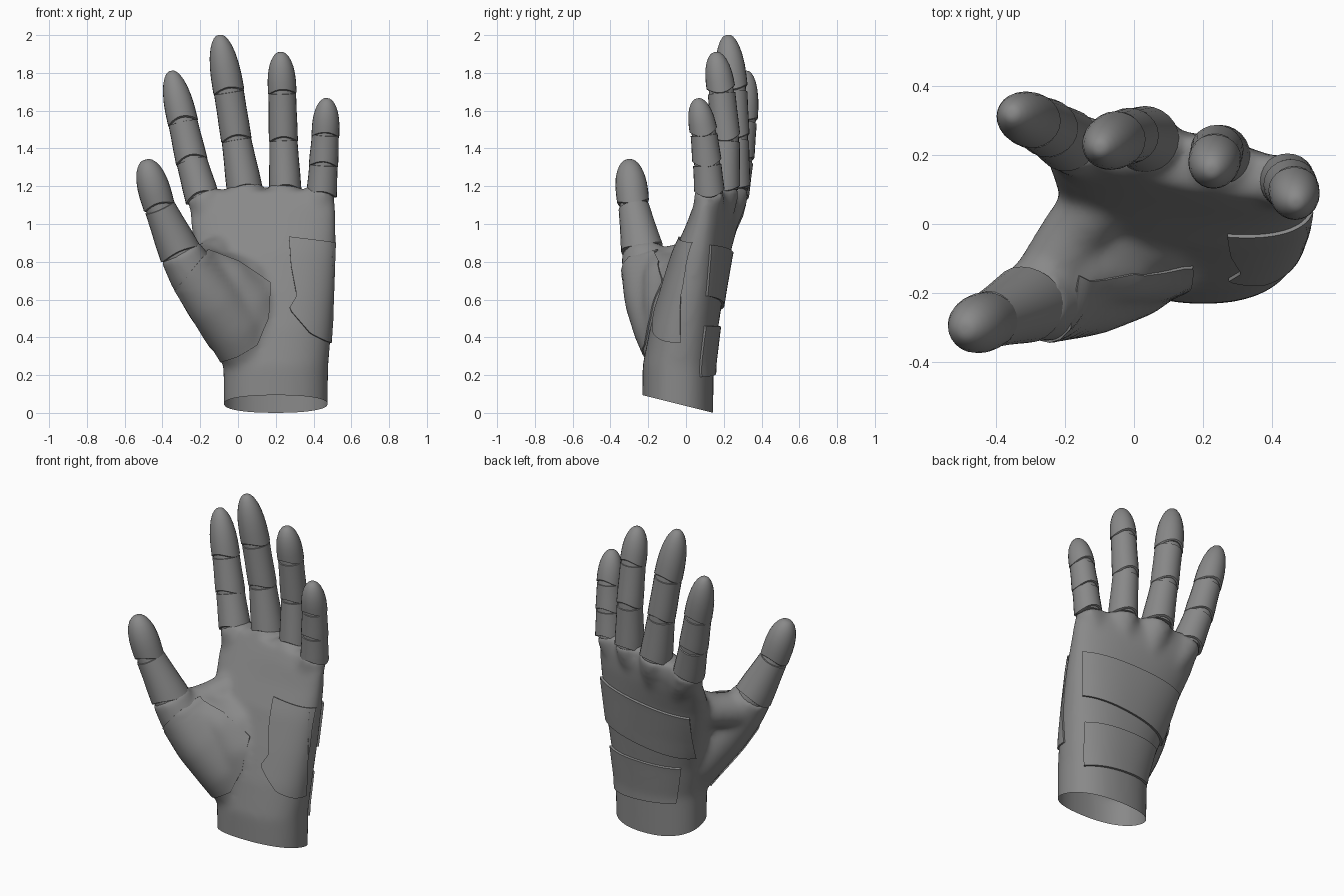
import bpy, bmesh, math
from mathutils import Vector
from mathutils.bvhtree import BVHTree

if "Cube" in bpy.data.objects:
    bpy.data.objects.remove(bpy.data.objects["Cube"])

grey = bpy.data.materials.new("grey")
grey.diffuse_color = (0.25, 0.25, 0.25, 1)
grey.use_nodes = True
grey.node_tree.nodes["Principled BSDF"].inputs["Base Color"].default_value = grey.diffuse_color


def make_object(name, bm, angle=35):
    bmesh.ops.recalc_face_normals(bm, faces=bm.faces)
    mesh = bpy.data.meshes.new(name)
    bm.to_mesh(mesh)
    bm.free()
    ob = bpy.data.objects.new(name, mesh)
    bpy.context.collection.objects.link(ob)
    mesh.materials.append(grey)
    bpy.ops.object.select_all(action='DESELECT')
    ob.select_set(True)
    bpy.context.view_layer.objects.active = ob
    bpy.ops.object.shade_smooth_by_angle(angle=math.radians(angle))
    return ob


def skin(bm, rings):
    """Join rings of points into a closed, capped tube."""
    loops = [[bm.verts.new(p) for p in ring] for ring in rings]
    n = len(loops[0])
    for a, b in zip(loops, loops[1:]):
        for i in range(n):
            j = (i + 1) % n
            bm.faces.new((a[i], a[j], b[j], b[i]))
    bm.faces.new(loops[0][::-1])
    bm.faces.new(loops[-1])


def tube(bm, points, radii, n=24, wave=0.0):
    """Round tube along a path; wave dips the first rim at its sides."""
    pts = [Vector(p) for p in points]
    rings = []
    for k, (p, r) in enumerate(zip(pts, radii)):
        axis = (pts[min(k + 1, len(pts) - 1)] - pts[max(k - 1, 0)]).normalized()
        u = Vector((0, 1, 0)).cross(axis).normalized()
        v = axis.cross(u)
        lift = wave if k < 2 else 0
        rings.append([p + r * (math.cos(a) * u + math.sin(a) * v)
                      - axis * lift * math.cos(2 * a)
                      for a in (math.tau * i / n for i in range(n))])
    skin(bm, rings)


def segment(name, a, b, r0, r1, profile, wave):
    a, b = Vector(a), Vector(b)
    bm = bmesh.new()
    tube(bm, [a.lerp(b, t) for t, _ in profile],
         [(r0 + (r1 - r0) * t) * s for t, s in profile], wave=wave)
    return make_object(name, bm)


COVER = [(0, 0.9), (0.02, 1.0), (0.3, 1.0), (0.6, 0.985), (0.95, 0.99), (0.955, 0.9)]
TIP = [(0, 0.9), (0.02, 1.0), (0.25, 1.0), (0.45, 0.96), (0.63, 0.87), (0.78, 0.73),
       (0.89, 0.56), (0.96, 0.38), (0.99, 0.24), (1.0, 0.1)]

# finger joints from knuckle to tip, with the radius at each joint
fingers = {
    "little": ([(0.443, 0.125, 1.16), (0.453, 0.112, 1.32), (0.463, 0.095, 1.48), (0.47, 0.06, 1.665)],
               [0.081, 0.078, 0.074, 0.068]),
    "ring": ([(0.25, 0.2, 1.185), (0.24, 0.212, 1.45), (0.234, 0.187, 1.705), (0.225, 0.155, 1.91)],
             [0.086, 0.077, 0.076, 0.072]),
    "middle": ([(0.035, 0.245, 1.185), (-0.01, 0.256, 1.455), (-0.05, 0.245, 1.71), (-0.1, 0.22, 2.0)],
               [0.096, 0.081, 0.083, 0.078]),
    "index": ([(-0.19, 0.24, 1.14), (-0.247, 0.276, 1.34), (-0.293, 0.298, 1.545), (-0.355, 0.32, 1.81)],
              [0.092, 0.085, 0.081, 0.075]),
    "thumb": ([(-0.245, -0.215, 0.76), (-0.31, -0.23, 0.855), (-0.42, -0.278, 1.1), (-0.49, -0.305, 1.34)],
              [0.132, 0.113, 0.084, 0.092]),
}
for name, (pts, rad) in fingers.items():
    for k, part in enumerate(("lower", "middle", "tip")):
        if name == "thumb" and k == 0:
            continue
        r1 = rad[k + 1] * (0.97 if k < 2 else 1)
        segment(f"{name}_{part}_segment", pts[k], pts[k + 1], rad[k], r1,
                TIP if k == 2 else COVER, 0.016)
    core = bmesh.new()
    tube(core, pts[:3] + [Vector(pts[2]).lerp(Vector(pts[3]), 0.2)],
         [r * 0.88 for r in rad[:3]] + [rad[2] * 0.8])
    make_object(f"{name}_joint_core", core)

# palm, thumb mound and knuckle roots, fused into one smooth body
body = bmesh.new()
sections = [  # z, centre x, centre y, half width, half depth, turn
    (-0.15, 0.2, -0.045, 0.273, 0.188, 0), (0.25, 0.2, -0.042, 0.278, 0.188, 0),
    (0.45, 0.19, -0.01, 0.305, 0.18, -0.03), (0.65, 0.17, 0.035, 0.34, 0.165, -0.06),
    (0.85, 0.148, 0.085, 0.372, 0.145, -0.1), (1.0, 0.133, 0.14, 0.39, 0.12, -0.16),
    (1.1, 0.13, 0.17, 0.393, 0.1, -0.2), (1.18, 0.132, 0.185, 0.37, 0.07, -0.2)]
rings = []
for z, cx, cy, rx, ry, turn in sections:
    ring = []
    for i in range(48):
        a = math.tau * i / 48
        c, s = math.cos(a), math.sin(a)
        x = rx * math.copysign(abs(c) ** 0.88, c)
        y = ry * math.copysign(abs(s) ** 0.88, s)
        ring.append((cx + x * math.cos(turn) - y * math.sin(turn),
                     cy + x * math.sin(turn) + y * math.cos(turn), z))
    rings.append(ring)
skin(body, rings)
tube(body, [(-0.31, -0.23, 0.86), (-0.25, -0.212, 0.75), (-0.14, -0.17, 0.6),
            (-0.02, -0.11, 0.45), (0.07, -0.06, 0.28)], [0.114, 0.128, 0.15, 0.162, 0.14])
# fleshy inner half of the thumb mound
tube(body, [(-0.2, -0.14, 0.78), (-0.06, -0.095, 0.7), (0.04, -0.06, 0.58),
            (0.09, -0.04, 0.42)], [0.1, 0.135, 0.165, 0.165])
tube(body, [(-0.12, -0.06, 0.76), (0.02, -0.01, 0.7), (0.12, 0.0, 0.58)], [0.1, 0.15, 0.16])
# web between thumb and palm
tube(body, [(-0.25, -0.16, 0.77), (-0.165, -0.02, 0.8), (-0.07, 0.1, 0.86)], [0.1, 0.1, 0.1])
for name, (pts, rad) in fingers.items():
    if name != "thumb":
        top = Vector(pts[0])
        start = top.lerp(Vector((0.15, 0.06, 0.55)), 0.4)
        tube(body, [start, top.lerp(start, 0.3), top + Vector((0, 0, 0.015))],
             [rad[0] * 0.75, rad[0], rad[0]])
palm = make_object("palm", body)
fuse = palm.modifiers.new("fuse", 'REMESH')
fuse.mode, fuse.voxel_size = 'VOXEL', 0.016
soften = palm.modifiers.new("soften", 'SMOOTH')
soften.factor, soften.iterations = 0.5, 18
fused = bpy.data.meshes.new_from_object(
    palm.evaluated_get(bpy.context.evaluated_depsgraph_get()))
bpy.data.objects.remove(palm)

# slanted open wrist
body = bmesh.new()
body.from_mesh(fused)
bmesh.ops.bisect_plane(body, geom=body.verts[:] + body.edges[:] + body.faces[:],
                       plane_co=(0, 0.145, 0), plane_no=(0, 0.25, 1), clear_inner=True)
surface = BVHTree.FromBMesh(body)
make_object("palm", body, 60)


def along(path, t):
    """Point at fraction t of a polyline given as (x, z) pairs."""
    f = t * (len(path) - 1)
    i = min(int(f), len(path) - 2)
    return Vector(path[i]).lerp(Vector(path[i + 1]), f - i)


def plate(name, left, right, side, y_edge, thick=0.012, nu=24, nv=24):
    """Raised armour sheet draped on the palm between two edge lines."""
    bm = bmesh.new()
    outer, inner = [], []
    for j in range(nv + 1):
        a, b = along(left, j / nv), along(right, j / nv)
        for i in range(nu + 1):
            x, z = a.lerp(b, i / nu)
            hit, normal, _, _ = surface.ray_cast(Vector((x, side * 2, z)), Vector((0, -side, 0)))
            if hit is None or normal.y * side < 0.1:
                hit, normal, _, _ = surface.find_nearest(Vector((x, y_edge, z)))
            outer.append(bm.verts.new(hit + normal * thick))
            inner.append(bm.verts.new(hit - normal * 0.01))
    w = nu + 1
    for j in range(nv):
        for i in range(nu):
            q = (j * w + i, j * w + i + 1, (j + 1) * w + i + 1, (j + 1) * w + i)
            bm.faces.new([outer[k] for k in q])
            bm.faces.new([inner[k] for k in reversed(q)])
    rim = ([i for i in range(w)] + [j * w + nu for j in range(1, nv + 1)]
           + [nv * w + i for i in range(nu - 1, -1, -1)] + [j * w for j in range(nv - 1, 0, -1)])
    for a, b in zip(rim, rim[1:] + rim[:1]):
        bm.faces.new((outer[a], outer[b], inner[b], inner[a]))
    make_object(name, bm, 50)


plate("thumb_mound_plate",
      [(-0.09, 0.27), (-0.17, 0.39), (-0.25, 0.52), (-0.33, 0.65), (-0.16, 0.86)],
      [(0.0, 0.3), (0.1, 0.36), (0.16, 0.5), (0.17, 0.69), (0.0, 0.8)], -1, -0.17, 0.008)
plate("palm_heel_plate",
      [(0.46, 0.38), (0.38, 0.42), (0.27, 0.55), (0.31, 0.62), (0.28, 0.78), (0.27, 0.93)],
      [(0.49, 0.37), (0.495, 0.46), (0.505, 0.56), (0.51, 0.68), (0.515, 0.79), (0.52, 0.9)], -1, -0.03, 0.01)
plate("upper_back_plate", [(-0.12, 0.53), (-0.16, 0.83)], [(0.468, 0.62), (0.49, 0.89)], 1, 0.15, 0.015)
plate("lower_back_plate", [(0.0, 0.22), (-0.05, 0.46)], [(0.43, 0.19), (0.445, 0.46)], 1, 0.07, 0.015)
